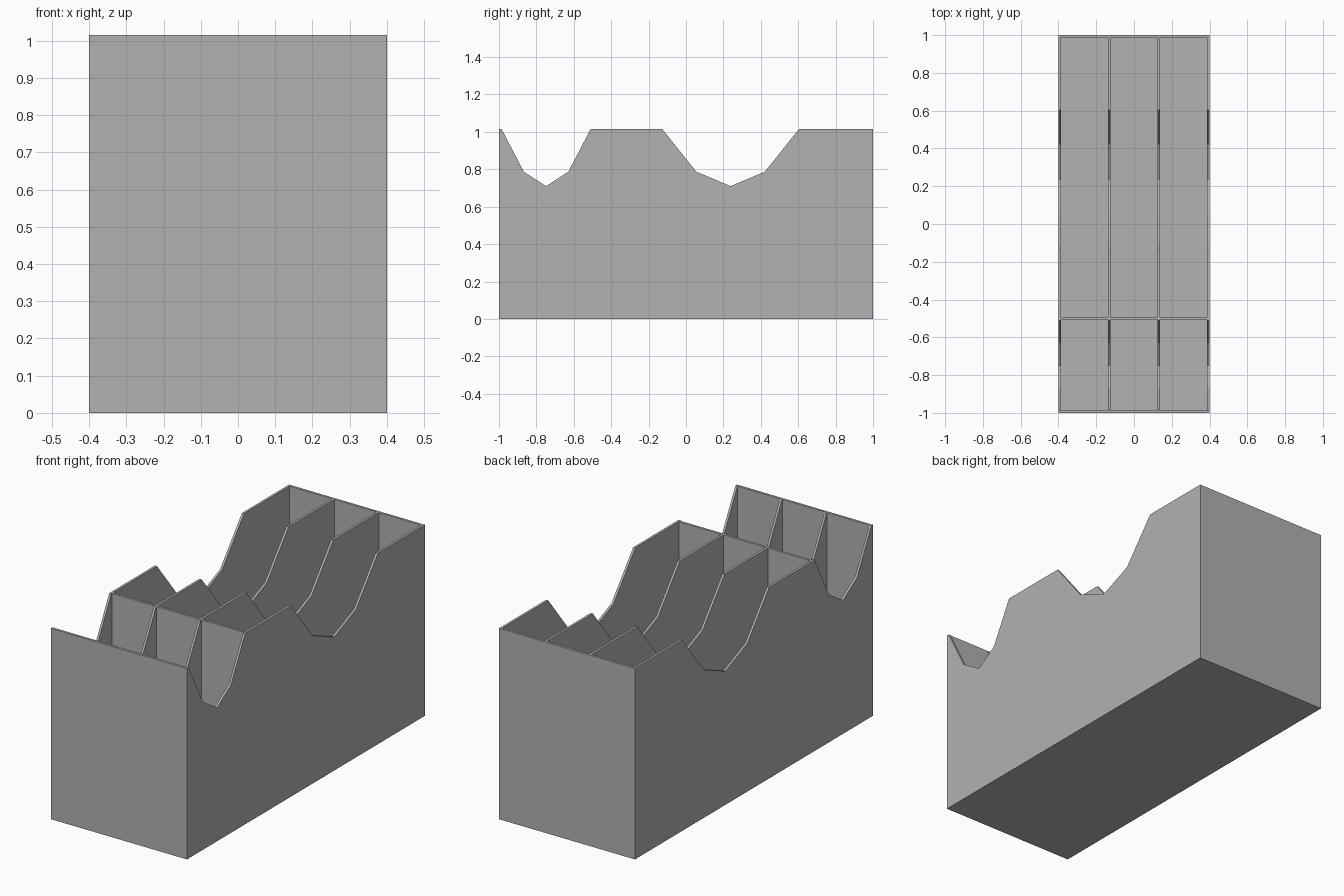
import bpy
import bmesh

if "Cube" in bpy.data.objects:
    bpy.data.objects.remove(bpy.data.objects["Cube"])

HALF_W, HALF_L, HEIGHT, WALL = 0.4, 1.0, 1.015, 0.0127
COLUMNS = 3
DIVIDER_Y = -0.505          # front face of the cross divider
SHOULDER, LOW = 0.787, 0.71  # heights of the scooped notch corners

grey = bpy.data.materials.new("plain grey")
grey.use_nodes = True
colour = (0.445, 0.445, 0.445, 1)
grey.diffuse_color = colour
grey.node_tree.nodes["Principled BSDF"].inputs["Base Color"].default_value = colour


def add_prism(bm, profile, x0, x1):
    """Extrude a (y, z) profile along x."""
    face = bm.faces.new([bm.verts.new((x0, y, z)) for y, z in profile])
    moved = bmesh.ops.extrude_face_region(bm, geom=[face])["geom"]
    verts = [v for v in moved if isinstance(v, bmesh.types.BMVert)]
    bmesh.ops.translate(bm, verts=verts, vec=(x1 - x0, 0, 0))


def make_object(name, prisms):
    bm = bmesh.new()
    for prism in prisms:
        add_prism(bm, *prism)
    bmesh.ops.recalc_face_normals(bm, faces=bm.faces)
    mesh = bpy.data.meshes.new(name)
    bm.to_mesh(mesh)
    bm.free()
    mesh.materials.append(grey)
    obj = bpy.data.objects.new(name, mesh)
    bpy.context.collection.objects.link(obj)
    return obj


def rectangle(y0, y1, z0, z1):
    return [(y0, z0), (y1, z0), (y1, z1), (y0, z1)]


def notch(y0, y1):
    """Five-point scoop, carried straight up past the rim."""
    step = (y1 - y0) / 4
    return [(y0, HEIGHT + 0.1), (y0, HEIGHT), (y0 + step, SHOULDER),
            (y0 + 2 * step, LOW), (y0 + 3 * step, SHOULDER),
            (y1, HEIGHT), (y1, HEIGHT + 0.1)]


def cut(target, cutter):
    cutter.hide_render = True
    mod = target.modifiers.new("cut", 'BOOLEAN')
    mod.operation, mod.solver, mod.object = 'DIFFERENCE', 'EXACT', cutter
    bpy.context.view_layer.objects.active = target
    bpy.ops.object.modifier_apply(modifier=mod.name)
    bpy.data.objects.remove(cutter)


# Solid body
box = make_object("divided_box", [
    (rectangle(-HALF_L, HALF_L, 0, HEIGHT), -HALF_W, HALF_W)])

# Open compartments in two rows
cell = (2 * HALF_W - (COLUMNS + 1) * WALL) / COLUMNS
rows = [(-HALF_L + WALL, DIVIDER_Y), (DIVIDER_Y + WALL, HALF_L - WALL)]
cells = []
for column in range(COLUMNS):
    x = -HALF_W + WALL + column * (cell + WALL)
    for y0, y1 in rows:
        cells.append((rectangle(y0, y1, WALL, HEIGHT + 0.2), x, x + cell))
cut(box, make_object("compartment_cutter", cells))

# Scooped notches through all lengthwise walls
cut(box, make_object("notch_cutter", [
    (notch(-0.986, -0.51), -HALF_W - 0.1, HALF_W + 0.1),
    (notch(-0.127, 0.604), -HALF_W - 0.1, HALF_W + 0.1)]))
